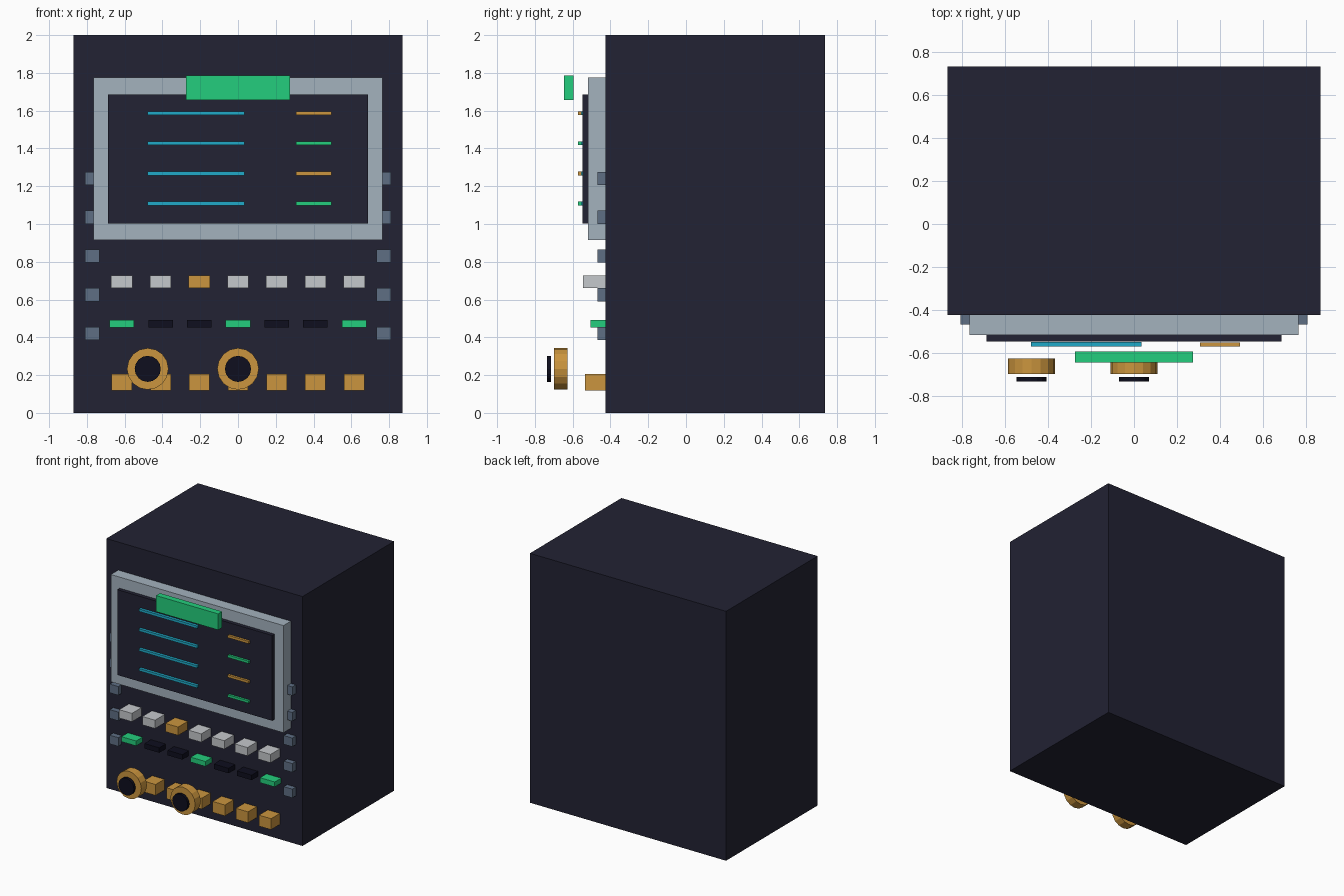
import bpy
import math

cube = bpy.data.objects.get("Cube")
if cube:
    bpy.data.objects.remove(cube, do_unlink=True)


def material(name, rgb):
    """Flat material from 8-bit display colour."""
    lin = [((c / 255 + 0.055) / 1.055) ** 2.4 for c in rgb]
    m = bpy.data.materials.new(name)
    m.use_nodes = True
    m.diffuse_color = (*lin, 1)
    m.node_tree.nodes["Principled BSDF"].inputs["Base Color"].default_value = (*lin, 1)
    return m


NAVY = material("dark navy", (34, 34, 51))
BLACK = material("near black", (14, 14, 30))
SILVER = material("silver", (164, 178, 190))
SLATE = material("slate", (94, 110, 132))
WHITE = material("light grey", (197, 200, 204))
AMBER = material("amber", (203, 149, 62))
GREEN = material("green", (36, 206, 125))
CYAN = material("cyan", (32, 170, 200))


def box(name, x, y, z, mat):
    """Box from (min, max) ranges on each axis."""
    bpy.ops.mesh.primitive_cube_add(size=1, location=[sum(r) / 2 for r in (x, y, z)])
    ob = bpy.context.object
    ob.name = name
    ob.scale = [r[1] - r[0] for r in (x, y, z)]
    ob.data.materials.append(mat)
    return ob


def around(c, size):
    return (c - size / 2, c + size / 2)


def disc(name, x, z, radius, y, mat):
    """Cylinder whose axis runs front to back."""
    bpy.ops.mesh.primitive_cylinder_add(
        vertices=16, radius=radius, depth=y[1] - y[0],
        location=(x, sum(y) / 2, z), rotation=(math.pi / 2, 0, 0))
    ob = bpy.context.object
    ob.name = name
    ob.data.materials.append(mat)


FRONT = -0.425
PITCH = 0.205

# Cabinet and display
box("cabinet", (-0.87, 0.87), (FRONT, 0.735), (0, 2), NAVY)
box("display_bezel", (-0.766, 0.766), (-0.518, FRONT), (0.915, 1.775), SILVER)
box("display_screen", (-0.687, 0.687), (-0.548, -0.518), (1.002, 1.686), NAVY)
box("header_plate", (-0.275, 0.275), (-0.645, -0.595), (1.657, 1.786), GREEN)

# Readout lines on the screen
for i in range(4):
    z = around(1.586 - i * 0.159, 0.02)
    box(f"text_line_{i + 1}", (-0.48, 0.035), (-0.571, -0.549), z, CYAN)
    box(f"value_line_{i + 1}", (0.308, 0.495), (-0.571, -0.553), z,
        GREEN if i % 2 else AMBER)

# Side keys in mirrored columns
for i in range(5):
    for side, s in (("left", 1), ("right", -1)):
        box(f"side_key_{side}_{i + 1}", around(s * 0.772, 0.076), (-0.469, FRONT),
            around(1.241 - i * PITCH, 0.07), SLATE)

# Three rows of controls
for i in range(7):
    x = (i - 3) * PITCH
    box(f"push_button_{i + 1}", around(x, 0.113), (-0.546, FRONT),
        (0.66, 0.727), AMBER if i == 2 else WHITE)
    box(f"indicator_{i + 1}", around(x, 0.13), (-0.506, FRONT),
        (0.453, 0.493), BLACK if i % 3 else GREEN)
    box(f"lower_button_{i + 1}", around(x, 0.108), (-0.536, FRONT),
        (0.119, 0.207), AMBER)

# Rotary knobs with dark caps
for name, x in (("right", -0.478), ("centre", 0)):
    disc(f"{name}_knob", x, 0.233, 0.11, (-0.699, -0.628), AMBER)
    disc(f"{name}_knob_cap", x, 0.233, 0.069, (-0.735, -0.714), BLACK)
